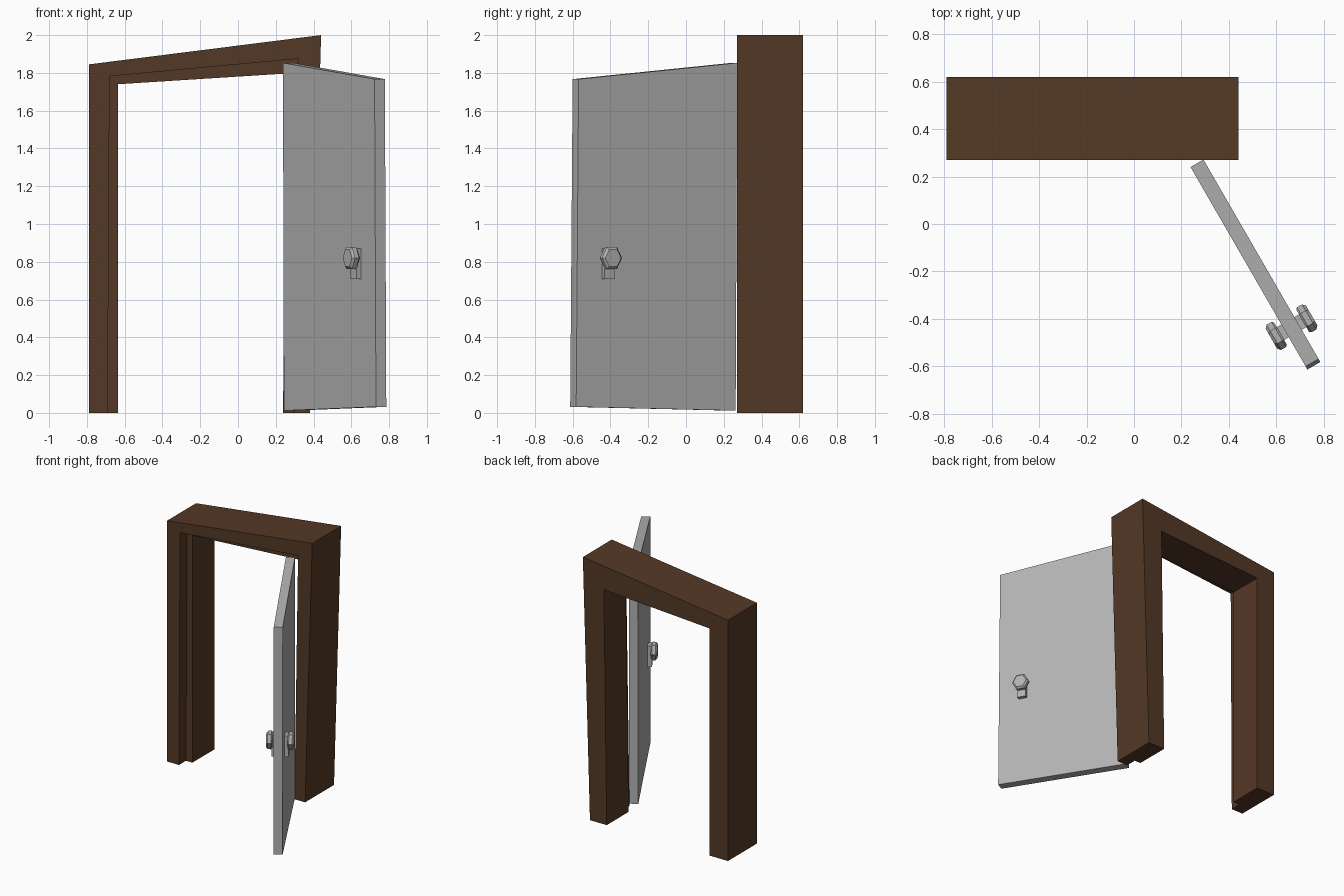
import bpy, bmesh, math
from mathutils import Vector

if "Cube" in bpy.data.objects:
    bpy.data.objects.remove(bpy.data.objects["Cube"])


def material(name, rgb):
    m = bpy.data.materials.new(name)
    m.diffuse_color = (*rgb, 1)
    m.use_nodes = True
    m.node_tree.nodes["Principled BSDF"].inputs["Base Color"].default_value = m.diffuse_color
    return m


brown = material("dark_brown_wood", (0.088, 0.040, 0.019))
grey = material("grey_door", (0.45, 0.45, 0.45))


def finish(name, bm, mat):
    bmesh.ops.recalc_face_normals(bm, faces=bm.faces)
    me = bpy.data.meshes.new(name)
    bm.to_mesh(me)
    bm.free()
    me.materials.append(mat)
    ob = bpy.data.objects.new(name, me)
    bpy.context.collection.objects.link(ob)


def loft(bm, rings, closed_rings, close_loft):
    """Bridge matching rings of points and cap the open sides."""
    vs = [[bm.verts.new(p) for p in r] for r in rings]
    n, m = len(vs), len(vs[0])
    for i in range(n if close_loft else n - 1):
        a, b = vs[i], vs[(i + 1) % n]
        for j in range(m if closed_rings else m - 1):
            k = (j + 1) % m
            bm.faces.new((a[j], a[k], b[k], b[j]))
    if close_loft:
        bm.faces.new([r[0] for r in vs])
        bm.faces.new([r[-1] for r in vs])
    else:
        bm.faces.new(vs[0])
        bm.faces.new(vs[-1])


# Crooked door frame: outer outline, rebate opening, door stop opening
outer = [(-0.79, 0), (-0.79, 1.845), (0.44, 2.0), (0.38, 0)]
rebate = [(-0.69, 0), (-0.68, 1.782), (0.32, 1.875), (0.29, 0)]
stop = [(-0.635, 0), (-0.635, 1.74), (0.262, 1.797), (0.238, 0)]
FRONT, STEP, BACK = 0.27, 0.355, 0.62
bm = bmesh.new()
loft(bm, [[(x, y, z) for x, z in prof] for prof, y in
          [(outer, FRONT), (rebate, FRONT), (rebate, STEP),
           (stop, STEP), (stop, BACK), (outer, BACK)]], False, True)
finish("door_frame", bm, brown)

# Door space: u along the open leaf, v through its thickness
hinge = Vector((0.238, 0.24, 0))
U = Vector((0.5, -math.sqrt(0.75), 0))
V = Vector((math.sqrt(0.75), 0.5, 0))
T = 0.063


def place(u, v, z):
    return hinge + U * u + V * (v + T / 2) + Vector((0, 0, z))


# Slanted door leaf
leaf = [(0.010, 0.012), (0.985, 0.032), (0.970, 1.767), (0.0, 1.853)]
bm = bmesh.new()
loft(bm, [[place(u, v, z) for u, z in leaf] for v in (-T / 2, T / 2)], True, False)
finish("door_leaf", bm, grey)

# Lock plate and chamfered six-sided knob on both sides
KU, KZ = 0.797, 0.82
for side, label in ((-1, "front"), (1, "back")):
    bm = bmesh.new()
    plate = [(-0.031, 0.71), (0.031, 0.71), (0.031, 0.87), (-0.031, 0.87)]
    loft(bm, [[place(KU + u, side * v, z) for u, z in plate]
              for v in (0.028, 0.06)], True, False)
    finish(label + "_lock_plate", bm, grey)

    bm = bmesh.new()
    loft(bm, [[place(KU + r * math.cos(i * math.pi / 3), side * v,
                     KZ + 1.08 * r * math.sin(i * math.pi / 3)) for i in range(6)]
              for r, v in ((0.054, 0.054), (0.061, 0.062), (0.061, 0.086), (0.048, 0.098))],
         True, False)
    finish(label + "_knob", bm, grey)
